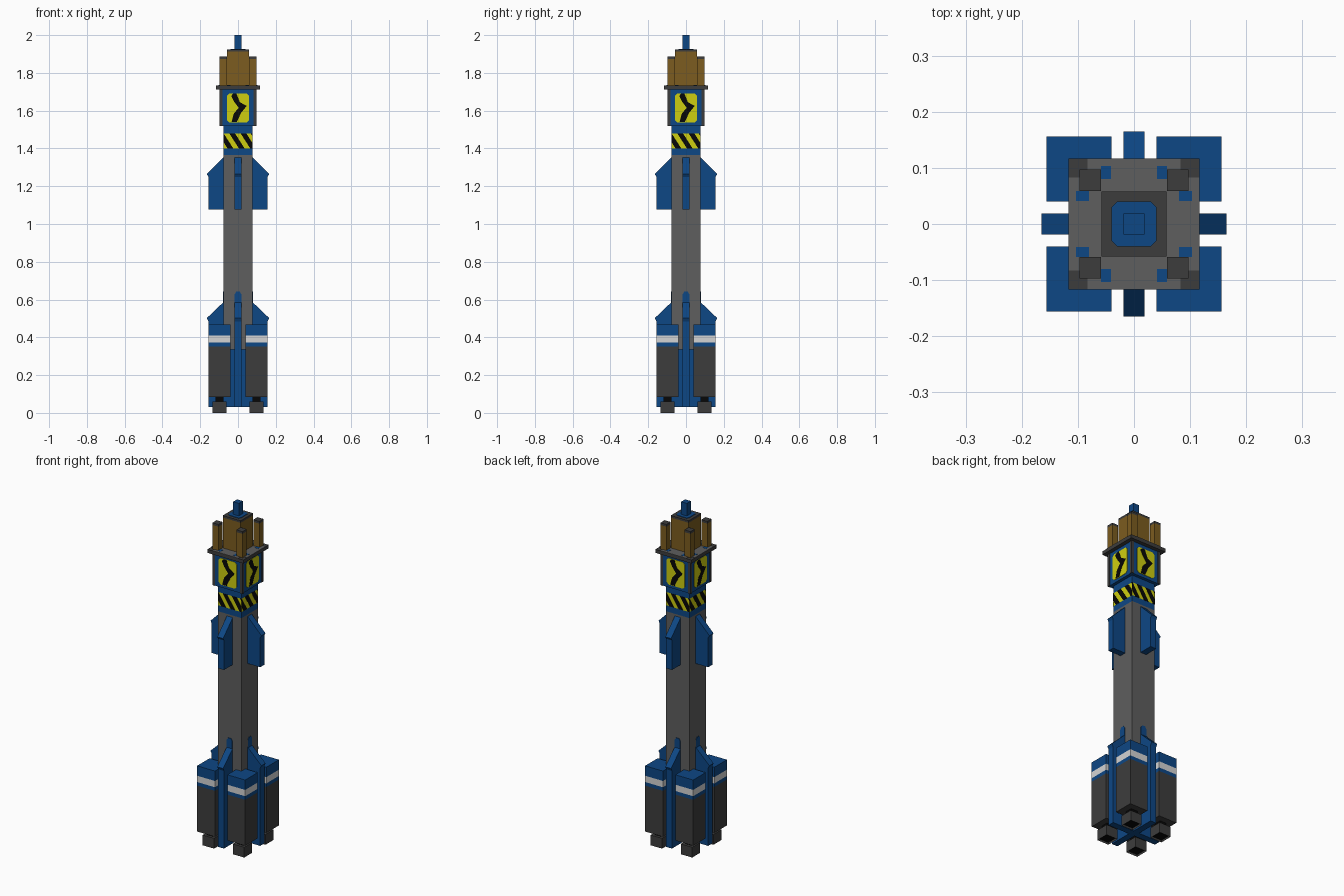
import bpy, bmesh, math
from mathutils import Matrix, Vector

if "Cube" in bpy.data.objects:
    bpy.data.objects.remove(bpy.data.objects["Cube"])

COL = {"blue": (0.004, 0.063, 0.235), "grey": (0.112, 0.112, 0.112),
       "dark_grey": (0.046, 0.046, 0.046), "brown": (0.2, 0.107, 0.014),
       "yellow": (0.62, 0.62, 0.005), "black": (0.002, 0.002, 0.002),
       "white": (0.66, 0.66, 0.66)}
MATS = {}
for n, c in COL.items():
    MATS[n] = bpy.data.materials.new(n)
    MATS[n].diffuse_color = (*c, 1)


def finish(name, bm, mats):
    me = bpy.data.meshes.new(name)
    bmesh.ops.recalc_face_normals(bm, faces=bm.faces[:])
    bm.to_mesh(me)
    bm.free()
    for m in mats:
        me.materials.append(MATS[m])
    ob = bpy.data.objects.new(name, me)
    bpy.context.collection.objects.link(ob)
    return ob


def column(name, cx, cy, half, z0, bands, recess=False):
    """Square column of stacked colour bands [(top z, colour), ...]."""
    bm = bmesh.new()
    mats = list(dict.fromkeys([b[1] for b in bands] + (["black"] if recess else [])))
    def ring(z):
        return [bm.verts.new((cx + sx * half, cy + sy * half, z))
                for sx, sy in ((-1, -1), (1, -1), (1, 1), (-1, 1))]
    low = ring(z0)
    bottom = bm.faces.new(low[::-1])
    bottom.material_index = mats.index(bands[0][1])
    for z, m in bands:
        top = ring(z)
        for i in range(4):
            j = (i + 1) % 4
            bm.faces.new((low[i], low[j], top[j], top[i])).material_index = mats.index(m)
        low = top
    bm.faces.new(low).material_index = mats.index(bands[-1][1])
    if recess:
        bmesh.ops.recalc_face_normals(bm, faces=bm.faces[:])
        bmesh.ops.inset_individual(bm, faces=[bottom], thickness=half * 0.12)
        bottom.material_index = mats.index("black")
        for v in bottom.verts:
            v.co.z += 0.01
    return finish(name, bm, mats)


def prism(name, pts, offset, thick, mat):
    """Extrude a closed 3D outline along a vector."""
    bm = bmesh.new()
    f = bm.faces.new([bm.verts.new(p) for p in pts])
    r = bmesh.ops.extrude_face_region(bm, geom=[f])
    vs = [g for g in r["geom"] if isinstance(g, bmesh.types.BMVert)]
    bmesh.ops.translate(bm, verts=vs, vec=Vector(offset) * thick)
    return finish(name, bm, [mat])


def four(make, name):
    """Repeat a front-side part on all four sides."""
    for k, side in enumerate(("front", "right", "back", "left")):
        ob = make(f"{name}_{side}")
        ob.data.transform(Matrix.Rotation(k * math.pi / 2, 4, "Z"))


def panel(name, pts, d, thick, mat):
    four(lambda n: prism(n, [(u, -d, z) for u, z in pts], (0, -1, 0), thick, mat), name)


def fin(name, pts):
    four(lambda n: prism(n, [(-0.019, -r, z) for r, z in pts], (1, 0, 0), 0.038, "blue"), name)


def rect(u0, u1, z0, z1, c=0.0):
    if not c:
        return [(u0, z0), (u1, z0), (u1, z1), (u0, z1)]
    return [(u0 + c, z0), (u1 - c, z0), (u1, z0 + c), (u1, z1 - c),
            (u1 - c, z1), (u0 + c, z1), (u0, z1 - c), (u0, z0 + c)]


# Main body with hazard band at the neck
column("body", 0, 0, 0.076, 0.335, [(1.365, "grey"), (1.40, "blue"),
                                    (1.478, "yellow"), (1.525, "blue")])

# Slanted black hazard stripes, clipped to the band
Z0, Z1, LEAN, W = 1.40, 1.478, 0.05, 0.076
for i, s in enumerate((-0.105, -0.045, 0.015, 0.068)):
    bm = bmesh.new()
    bm.faces.new([bm.verts.new((u, 0, z)) for u, z in
                  ((s, Z1), (s + 0.03, Z1), (s + 0.03 + LEAN, Z0), (s + LEAN, Z0))])
    for sgn in (-1, 1):
        bmesh.ops.bisect_plane(bm, geom=bm.verts[:] + bm.edges[:] + bm.faces[:],
                               plane_co=(sgn * W, 0, 0), plane_no=(sgn, 0, 0), clear_outer=True)
    pts = [(v.co.x, v.co.z) for v in bm.faces[0:1][0].verts] if (bm.faces.ensure_lookup_table() or len(bm.faces)) else []
    bm.free()
    if pts:
        panel(f"hazard_stripe_{i}", pts, W, 0.0015, "black")

# Head block, corner guards, warning panels with chevrons
column("head_block", 0, 0, 0.094, 1.52, [(1.715, "blue")])
for sx in (-1, 1):
    for sy in (-1, 1):
        column("head_corner_guard", sx * 0.0895, sy * 0.0895, 0.0075, 1.52, [(1.712, "dark_grey")])
panel("warning_panel", rect(-0.058, 0.058, 1.537, 1.692, 0.012), 0.094, 0.002, "yellow")
panel("warning_chevron",
      [(-0.036, 1.678), (-0.026, 1.69), (-0.008, 1.69), (0.01, 1.645), (0.046, 1.625),
       (0.016, 1.588), (-0.006, 1.54), (-0.034, 1.54), (-0.022, 1.585),
       (0.004, 1.615), (-0.022, 1.65)], 0.096, 0.0015, "black")

# Collar plate with grey top strips and small blue marks
column("collar", 0, 0, 0.117, 1.712, [(1.732, "dark_grey")])
four(lambda n: prism(n, [(x, y, 1.732) for x, y in rect(-0.083, 0.083, -0.117, -0.058)],
                     (0, 0, 1), 0.002, "grey"), "collar_strip")
for s in (-1, 1):
    four(lambda n: prism(n, [(s * x, y, 1.734) for x, y in rect(0.041, 0.059, -0.103, -0.08)],
                         (0, 0, 1), 0.001, "blue"), "collar_mark")

# Crown: central block, corner posts, antenna
column("crown_block", 0, 0, 0.058, 1.73, [(1.912, "brown"), (1.924, "dark_grey")])
for sx in (-1, 1):
    for sy in (-1, 1):
        column("crown_post", sx * 0.078, sy * 0.078, 0.0195, 1.73,
               [(1.873, "brown"), (1.886, "dark_grey")])
prism("antenna_base", [(x, y, 1.924) for x, y in rect(-0.04, 0.04, -0.04, 0.04, 0.01)],
      (0, 0, 1), 0.003, "blue")
column("antenna", 0, 0, 0.0185, 1.924, [(2.0, "blue")])

# Fins; the lower ones meet in a cross under the body
fin("upper_fin", [(0.07, 1.077), (0.157, 1.077), (0.157, 1.25), (0.165, 1.264),
                  (0.075, 1.354), (0.07, 1.354)])
fin("lower_fin", [(0, 0.03), (0.157, 0.03), (0.157, 0.485), (0.165, 0.502),
                  (0.075, 0.588), (0, 0.588)])
panel("lower_fin_tip", [(-0.018, 0.58), (0.018, 0.58), (0.018, 0.628), (0.009, 0.642),
                        (-0.009, 0.642), (-0.018, 0.628)], 0.076, 0.003, "blue")

# Boosters with throats and nozzles
for sx in (-1, 1):
    for sy in (-1, 1):
        x, y = sx * 0.098, sy * 0.098
        column("booster", x, y, 0.058, 0.083,
               [(0.352, "dark_grey"), (0.373, "blue"), (0.41, "white"), (0.468, "blue")])
        column("booster_throat", x, y, 0.021, 0.05, [(0.085, "black")])
        column("booster_nozzle", x, y, 0.037, 0.0, [(0.06, "dark_grey")], recess=True)

for m in bpy.data.materials:
    if m.users and not m.is_grease_pencil:
        m.use_nodes = True
        m.node_tree.nodes["Principled BSDF"].inputs["Base Color"].default_value = m.diffuse_color
